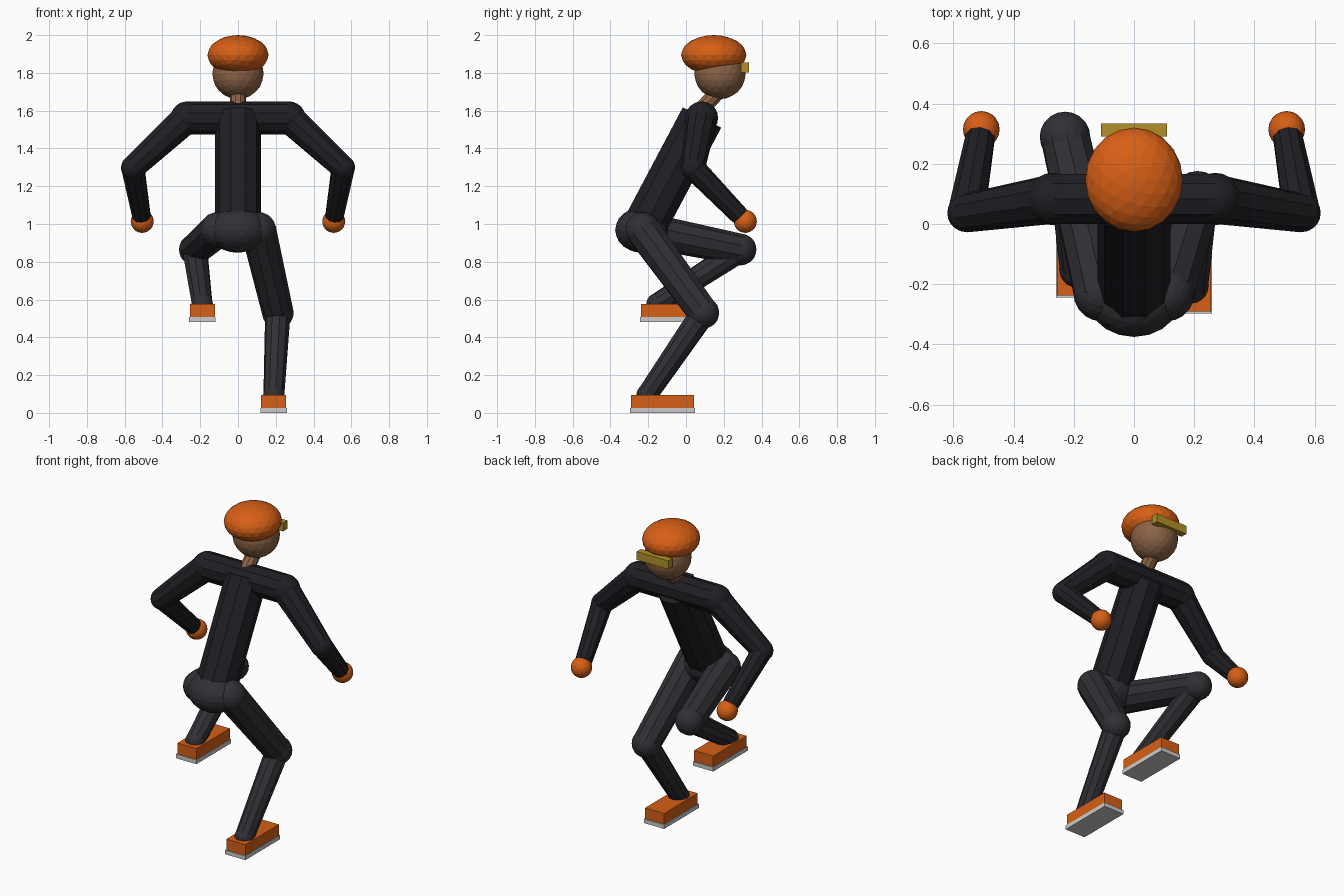
import bpy, bmesh
from math import cos, sin, pi
from mathutils import Vector, Matrix

if "Cube" in bpy.data.objects:
    bpy.data.objects.remove(bpy.data.objects["Cube"])


def material(name, rgb):
    m = bpy.data.materials.new(name)
    m.diffuse_color = (*rgb, 1)
    m.use_nodes = True
    m.node_tree.nodes["Principled BSDF"].inputs["Base Color"].default_value = m.diffuse_color
    return m


JACKET = material("jacket_black", (0.014, 0.014, 0.018))
TROUSERS = material("trouser_charcoal", (0.03, 0.03, 0.036))
ORANGE = material("orange", (0.68, 0.115, 0.008))
SKIN = material("skin", (0.26, 0.125, 0.06))
LENS = material("lens_gold", (0.45, 0.28, 0.02))


def finish(bm, name, mat):
    bmesh.ops.recalc_face_normals(bm, faces=bm.faces)
    mesh = bpy.data.meshes.new(name)
    bm.to_mesh(mesh)
    bm.free()
    if mat:
        mesh.materials.append(mat)
    ob = bpy.data.objects.new(name, mesh)
    bpy.context.collection.objects.link(ob)
    return ob


def ball(name, centre, radii, mat):
    if not isinstance(radii, tuple):
        radii = (radii,) * 3
    bm = bmesh.new()
    bmesh.ops.create_icosphere(
        bm, subdivisions=3, radius=1,
        matrix=Matrix.Translation(centre) @ Matrix.Diagonal((*radii, 1)))
    return finish(bm, name, mat)


def limb(name, a, b, ra, rb, mat, sides=10):
    """Tapered ten-sided tube from point a to point b."""
    a, b = Vector(a), Vector(b)
    turn = Vector((0, 0, 1)).rotation_difference(b - a)
    bm = bmesh.new()
    rings = []
    for p, r in ((a, ra), (b, rb)):
        rings.append([bm.verts.new(p + turn @ Vector(
            (r * cos(2 * pi * i / sides), r * sin(2 * pi * i / sides), 0)))
            for i in range(sides)])
    low, high = rings
    for i in range(sides):
        j = (i + 1) % sides
        bm.faces.new((low[i], low[j], high[j], high[i]))
    bm.faces.new(low)
    bm.faces.new(high)
    return finish(bm, name, mat)


def box(name, lo, hi, mat):
    lo, hi = Vector(lo), Vector(hi)
    bm = bmesh.new()
    bmesh.ops.create_cube(
        bm, size=1,
        matrix=Matrix.Translation((lo + hi) / 2) @ Matrix.Diagonal((*(hi - lo), 1)))
    return finish(bm, name, mat)


# Trunk
ball("pelvis", (0, -0.235, 0.968), (0.16, 0.14, 0.12), TROUSERS)
limb("torso", (0, -0.23, 0.97), (0, 0.085, 1.564), 0.121, 0.121, JACKET)
limb("shoulder_bar", (-0.27, 0.083, 1.562), (0.27, 0.083, 1.562), 0.087, 0.087, JACKET)

# Head
limb("neck", (0, 0.06, 1.585), (0, 0.17, 1.70), 0.043, 0.043, SKIN)
ball("head", (0, 0.18, 1.797), 0.136, SKIN)
ball("helmet", (0, 0.147, 1.895), (0.162, 0.173, 0.105), ORANGE)
box("goggles", (-0.11, 0.29, 1.802), (0.11, 0.333, 1.855), LENS)

# Arms, mirrored
for side, s in (("left", -1), ("right", 1)):
    shoulder = (s * 0.27, 0.083, 1.562)
    elbow = (s * 0.556, 0.037, 1.298)
    wrist = (s * 0.511, 0.285, 1.043)
    hand = (s * 0.507, 0.314, 1.014)
    ball(side + "_shoulder", shoulder, 0.087, JACKET)
    limb(side + "_upper_arm", shoulder, elbow, 0.083, 0.065, JACKET)
    ball(side + "_elbow", elbow, 0.064, JACKET)
    limb(side + "_forearm", elbow, wrist, 0.063, 0.05, JACKET)
    ball(side + "_hand", hand, 0.061, ORANGE)

# Legs: one raised, one standing
for side, s, knee, ankle_y, base in (
        ("raised", -1, (-0.229, 0.289, 0.865), -0.153, 0.482),
        ("standing", 1, (0.211, 0.092, 0.53), -0.206, 0.0)):
    hip = (s * 0.108, -0.23, 0.97)
    ankle = (s * 0.19, ankle_y, base + 0.095)
    ball(side + "_hip", hip, 0.093, TROUSERS)
    limb(side + "_thigh", hip, knee, 0.094, 0.083, TROUSERS)
    ball(side + "_knee", knee, 0.084, TROUSERS)
    limb(side + "_shin", knee, ankle, 0.068, 0.056, TROUSERS)
    ball(side + "_ankle", ankle, 0.057, TROUSERS)
    x = s * 0.189
    box(side + "_boot", (x - 0.066, ankle_y - 0.085, base + 0.026),
        (x + 0.066, ankle_y + 0.248, base + 0.094), ORANGE)
    box(side + "_sole", (x - 0.07, ankle_y - 0.091, base),
        (x + 0.07, ankle_y + 0.254, base + 0.026), None)
